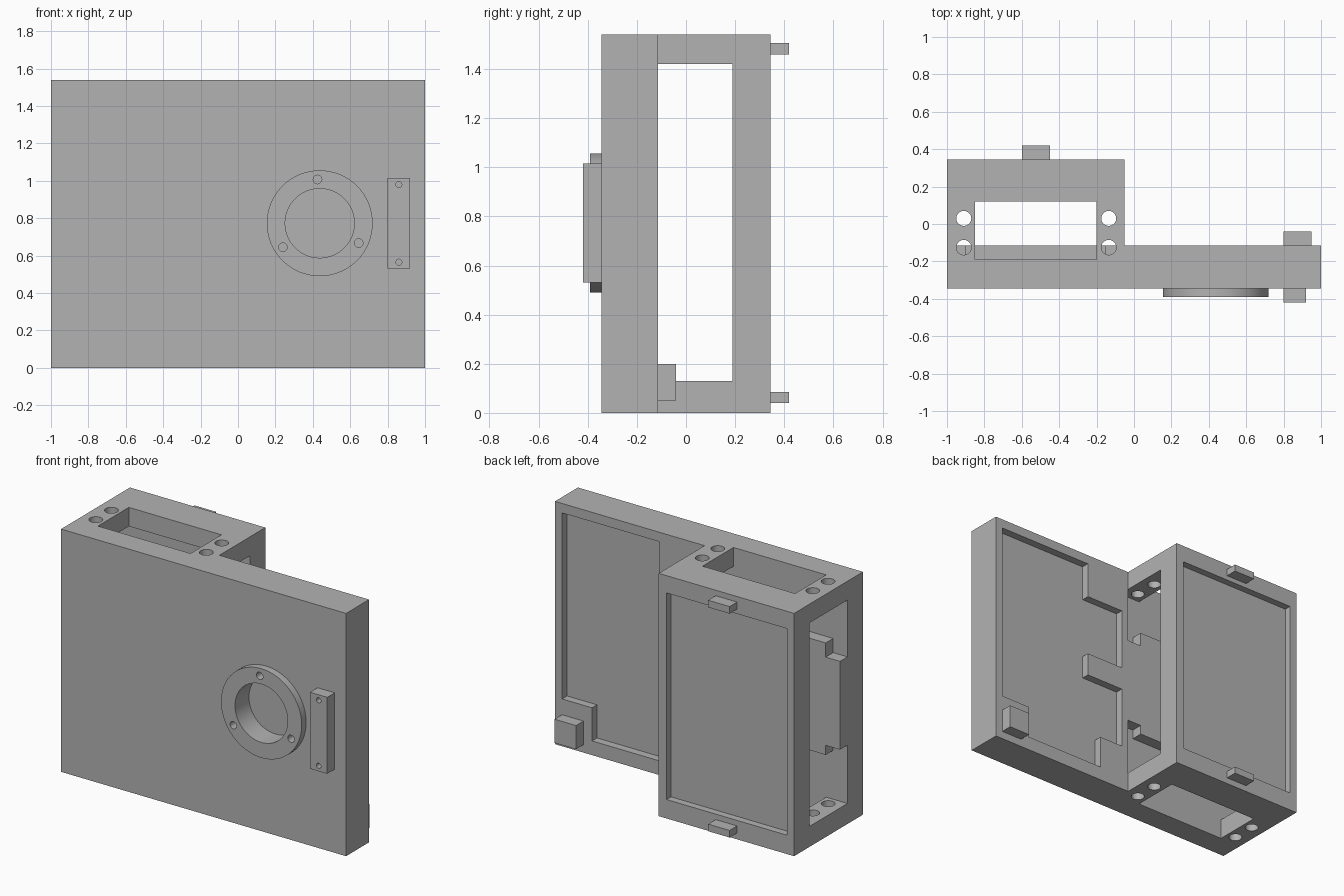
import bpy
import math

old = bpy.data.objects.get("Cube")
if old:
    bpy.data.objects.remove(old, do_unlink=True)

gray = bpy.data.materials.new("plain gray")
gray.use_nodes = True
gray.diffuse_color = (0.45, 0.45, 0.45, 1)
gray.node_tree.nodes["Principled BSDF"].inputs["Base Color"].default_value = (0.45, 0.45, 0.45, 1)


def box(name, x, y, z):
    """Box from three (low, high) ranges."""
    bpy.ops.mesh.primitive_cube_add(size=1, location=[sum(r) / 2 for r in (x, y, z)])
    ob = bpy.context.object
    ob.name = name
    ob.scale = [r[1] - r[0] for r in (x, y, z)]
    bpy.ops.object.transform_apply(location=True, rotation=False, scale=True)
    ob.data.materials.append(gray)
    return ob


def rod(name, radius, center, length, along_y=True, sides=32):
    bpy.ops.mesh.primitive_cylinder_add(
        vertices=sides, radius=radius, depth=length, location=center,
        rotation=(math.pi / 2 if along_y else 0, 0, 0))
    ob = bpy.context.object
    ob.name = name
    bpy.ops.object.transform_apply(location=True, rotation=True, scale=True)
    ob.data.materials.append(gray)
    return ob


def combine(target, tools, operation="DIFFERENCE"):
    """Apply each tool to the target, then remove it."""
    for tool in tools:
        tool.hide_render = True
        mod = target.modifiers.new("cut", "BOOLEAN")
        mod.operation = operation
        mod.solver = "EXACT"
        mod.object = tool
        bpy.context.view_layer.objects.active = target
        bpy.ops.object.modifier_apply(modifier=mod.name)
        bpy.data.objects.remove(tool, do_unlink=True)


FRONT, SEAM, BACK, TOP = -0.345, -0.115, 0.345, 1.54
FLOOR, POCKET = -0.165, -0.19

# Front panel joined with the rear block
body = box("housing", (-1, 1), (FRONT, SEAM), (0, TOP))
combine(body, [box("rear_block", (-1, -0.05), (-0.2, BACK), (0, TOP))], "UNION")

# Hollow through the block, openings above and below, shallow back recess
combine(body, [
    box("side_opening", (-1.1, -0.05), (POCKET, 0.19), (0.13, 1.42)),
    box("side_exit", (-0.1, 0.02), (SEAM, 0.19), (0.13, 1.42)),
    box("vertical_opening", (-0.85, -0.2), (POCKET, 0.12), (-0.1, 1.7)),
    box("back_recess", (-0.95, -0.105), (0.30, 0.5), (0.12, 1.43)),
])

# Screw holes through the roof and base of the block
for x in (-0.91, -0.135):
    for y in (0.03, -0.125):
        for z in (0.05, TOP - 0.05):
            combine(body, [rod("screw_hole", 0.04, (x, y, z), 0.2, False)])

# Stepped recess in the back of the panel
steps = [((0.27, 0.95), (0.3, 1.48)), ((0.17, 0.74), (0.09, 0.35)),
         ((0.0, 0.3), (0.3, 0.7)), ((0.0, 0.3), (0.85, 1.25))]
recess = None
for x, z in steps:
    part = box("panel_recess", x, (FLOOR, 0), z)
    if recess is None:
        recess = part
    else:
        combine(recess, [part], "UNION")
combine(body, [recess])

# Raised pads inside the hollow
combine(body, [
    box("inner_pad", (-0.9, -0.15), (-0.21, SEAM), (0.44, 1.15)),
    box("inner_pad_wide", (-1, -0.05), (-0.21, SEAM), (0.5, 1.06)),
], "UNION")

# Lens socket: flange, bore and three screw holes
combine(body, [rod("flange", 0.283, (0.437, -0.345, 0.773), 0.09, sides=64)], "UNION")
combine(body, [rod("bore", 0.185, (0.437, -0.35, 0.773), 0.2, sides=64)])
for x, z in ((0.425, 1.007), (0.24, 0.645), (0.645, 0.667)):
    combine(body, [rod("flange_hole", 0.023, (x, -0.39, z), 0.1, sides=24)])

# Front strip with two small holes
strip = box("front_strip", (0.8, 0.92), (-0.42, FRONT), (0.53, 1.015))
combine(strip, [rod("strip_hole", 0.016, (0.86, -0.42, z), 0.1, sides=20)
                for z in (0.565, 0.98)])

# Back clips and corner tab
for name, z in (("lower_clip", 0.04), ("upper_clip", 1.46)):
    box(name, (-0.6, -0.45), (BACK, 0.42), (z, z + 0.045))
box("corner_tab", (0.8, 0.95), (SEAM, -0.04), (0.05, 0.2))

for ob in (body, strip):
    bpy.ops.object.select_all(action="DESELECT")
    ob.select_set(True)
    bpy.context.view_layer.objects.active = ob
    bpy.ops.object.shade_smooth_by_angle(angle=math.radians(30))
